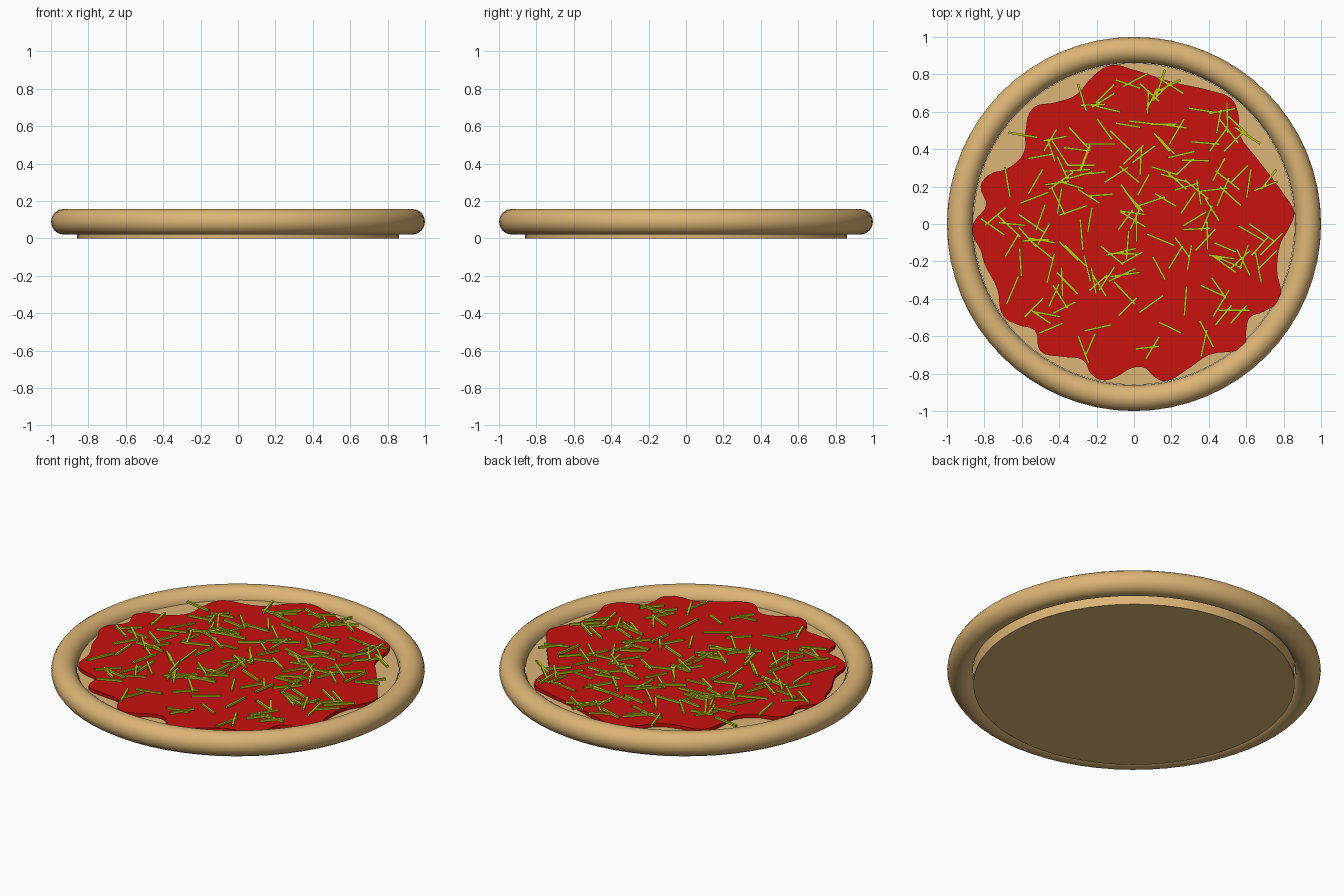
import bpy, bmesh, math, random
from mathutils import Matrix, Vector

if "Cube" in bpy.data.objects:
    bpy.data.objects.remove(bpy.data.objects["Cube"])

random.seed(7)


def material(name, color):
    m = bpy.data.materials.new(name)
    m.diffuse_color = (*color, 1)
    m.use_nodes = True
    m.node_tree.nodes["Principled BSDF"].inputs["Base Color"].default_value = m.diffuse_color
    return m


dough = material("dough", (0.72, 0.46, 0.18))
red = material("tomato", (0.58, 0.006, 0.004))
yellow = material("cheese", (0.52, 0.58, 0.005))

# Rolled crust rim
bpy.ops.mesh.primitive_torus_add(major_radius=0.931, minor_radius=0.069,
                                 major_segments=64, minor_segments=16,
                                 location=(0, 0, 0.089))
crust = bpy.context.object
crust.name = "crust_rim"
crust.data.materials.append(dough)
bpy.ops.object.shade_smooth()

# Flat dough base
bpy.ops.mesh.primitive_cylinder_add(vertices=64, radius=0.86, depth=0.10,
                                    location=(0, 0, 0.05))
base = bpy.context.object
base.name = "dough_base"
base.data.materials.append(dough)
bpy.ops.object.shade_smooth_by_angle(angle=math.radians(30))

# Sauce: a smooth wavy outline, filled and slightly thickened
outline = [(.855, .06), (.83, -.02), (.785, -.1), (.765, -.25), (.78, -.4),
           (.69, -.47), (.62, -.5), (.6, -.57), (.59, -.65), (.4, -.70),
           (.28, -.78), (.16, -.84), (.1, -.81), (.06, -.77), (-.01, -.77),
           (-.1, -.82), (-.17, -.835), (-.23, -.8), (-.27, -.73),
           (-.38, -.71), (-.5, -.68), (-.53, -.57), (-.62, -.54),
           (-.7, -.49), (-.73, -.35), (-.8, -.21), (-.82, -.14),
           (-.86, -.06), (-.855, .01), (-.79, .1), (-.82, .2), (-.78, .26),
           (-.67, .3), (-.59, .38), (-.58, .5), (-.54, .62), (-.42, .65),
           (-.31, .69), (-.22, .79), (-.12, .85), (-.02, .83), (.2, .76),
           (.42, .71), (.52, .67), (.555, .6), (.57, .47), (.65, .36),
           (.8, .16)]
curve = bpy.data.curves.new("sauce", 'CURVE')
curve.dimensions = '2D'
curve.fill_mode = 'BOTH'
curve.extrude = 0.01
spline = curve.splines.new('BEZIER')
spline.bezier_points.add(len(outline) - 1)
spline.use_cyclic_u = True
spline.resolution_u = 4
for point, (x, y) in zip(spline.bezier_points, outline):
    point.co = (x, y, 0)
    point.handle_left_type = point.handle_right_type = 'AUTO'
sauce = bpy.data.objects.new("sauce", curve)
sauce.location.z = 0.11
bpy.context.collection.objects.link(sauce)
curve.materials.append(red)
bpy.ops.object.select_all(action='DESELECT')
sauce.select_set(True)
bpy.context.view_layer.objects.active = sauce
bpy.ops.object.convert(target='MESH')

# Grated cheese: thin bars scattered over the sauce
bm = bmesh.new()
for _ in range(175):
    r = 0.76 * math.sqrt(random.random())
    a = random.uniform(0, math.tau)
    place = Matrix.Translation((r * math.cos(a), r * math.sin(a) + 0.02,
                                random.uniform(0.122, 0.130)))
    turn = Matrix.Rotation(random.uniform(0, math.pi), 4, 'Z')
    size = Matrix.Diagonal((random.uniform(0.13, 0.17), 0.012, 0.012, 1))
    bmesh.ops.create_cube(bm, size=1, matrix=place @ turn @ size)
mesh = bpy.data.meshes.new("grated_cheese")
bm.to_mesh(mesh)
bm.free()
mesh.materials.append(yellow)
cheese = bpy.data.objects.new("grated_cheese", mesh)
bpy.context.collection.objects.link(cheese)
